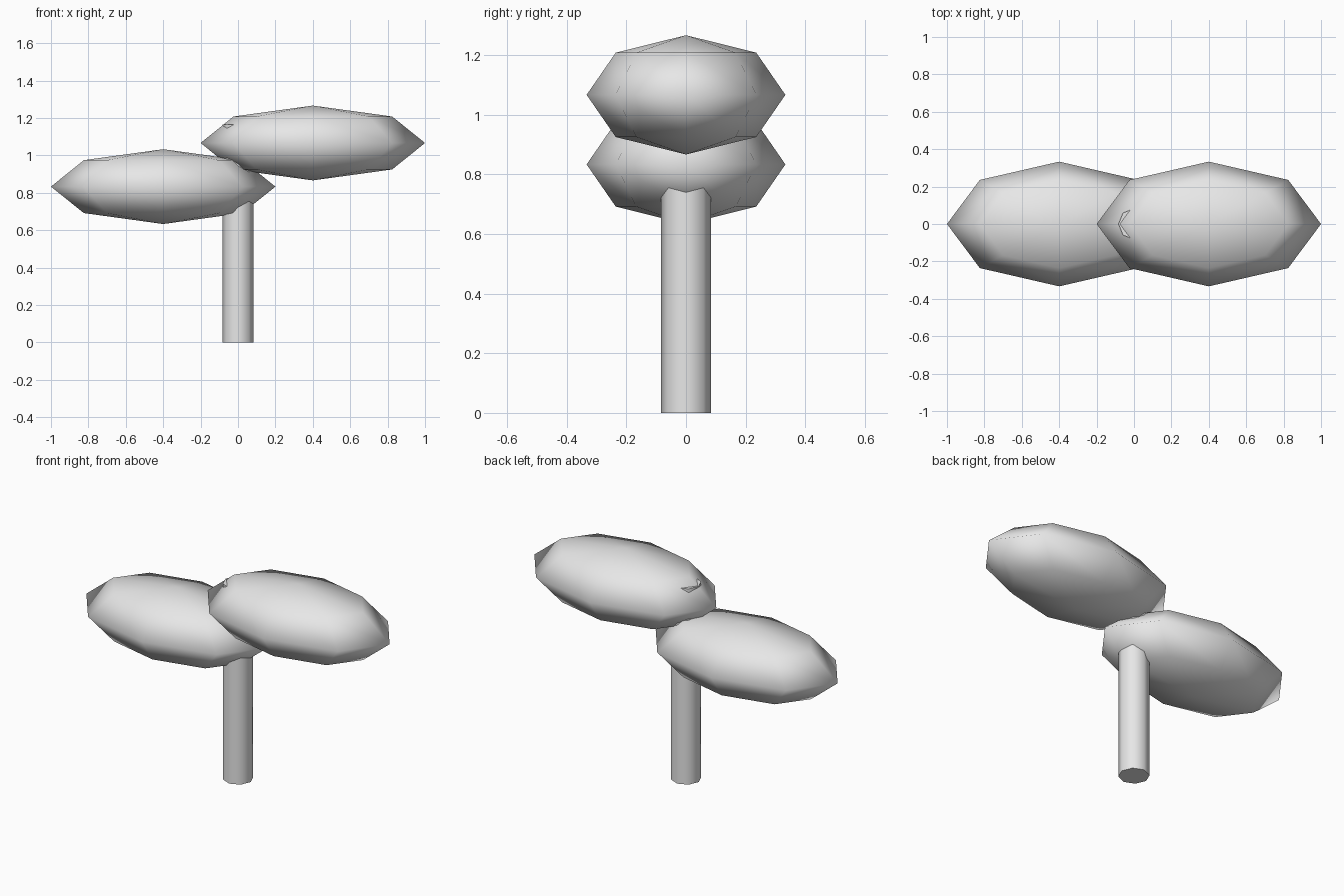
import bpy

if "Cube" in bpy.data.objects:
    bpy.data.objects.remove(bpy.data.objects["Cube"])

U = 1 / 6  # base unit: the trunk is 7 units tall

grey = bpy.data.materials.new("light grey")
grey.diffuse_color = (0.8, 0.8, 0.8, 1)
grey.use_nodes = True
grey.node_tree.nodes["Principled BSDF"].inputs["Base Color"].default_value = grey.diffuse_color


def finish(name):
    ob = bpy.context.object
    ob.name = name
    ob.data.materials.append(grey)
    return ob


def canopy(name, x, z):
    """Smooth low-poly flattened ball of foliage."""
    bpy.ops.mesh.primitive_uv_sphere_add(segments=8, ring_count=4, radius=1, location=(x, 0, z))
    ob = finish(name)
    ob.scale = (3.6 * U, 2 * U, 1.2 * U)
    bpy.ops.object.transform_apply(location=False, rotation=False, scale=True)
    bpy.ops.object.shade_smooth()


# Trunk: eight-sided post reaching up into the upper canopy
bpy.ops.mesh.primitive_cylinder_add(vertices=8, radius=0.5 * U, depth=7 * U, location=(0, 0, 3.5 * U))
finish("trunk")
bpy.ops.object.shade_smooth_by_angle(angle=1.05)

# Two overlapping canopies, low on the left and high on the right
canopy("lower_canopy", -2.4 * U, 5 * U)
canopy("upper_canopy", 2.4 * U, 6.4 * U)
